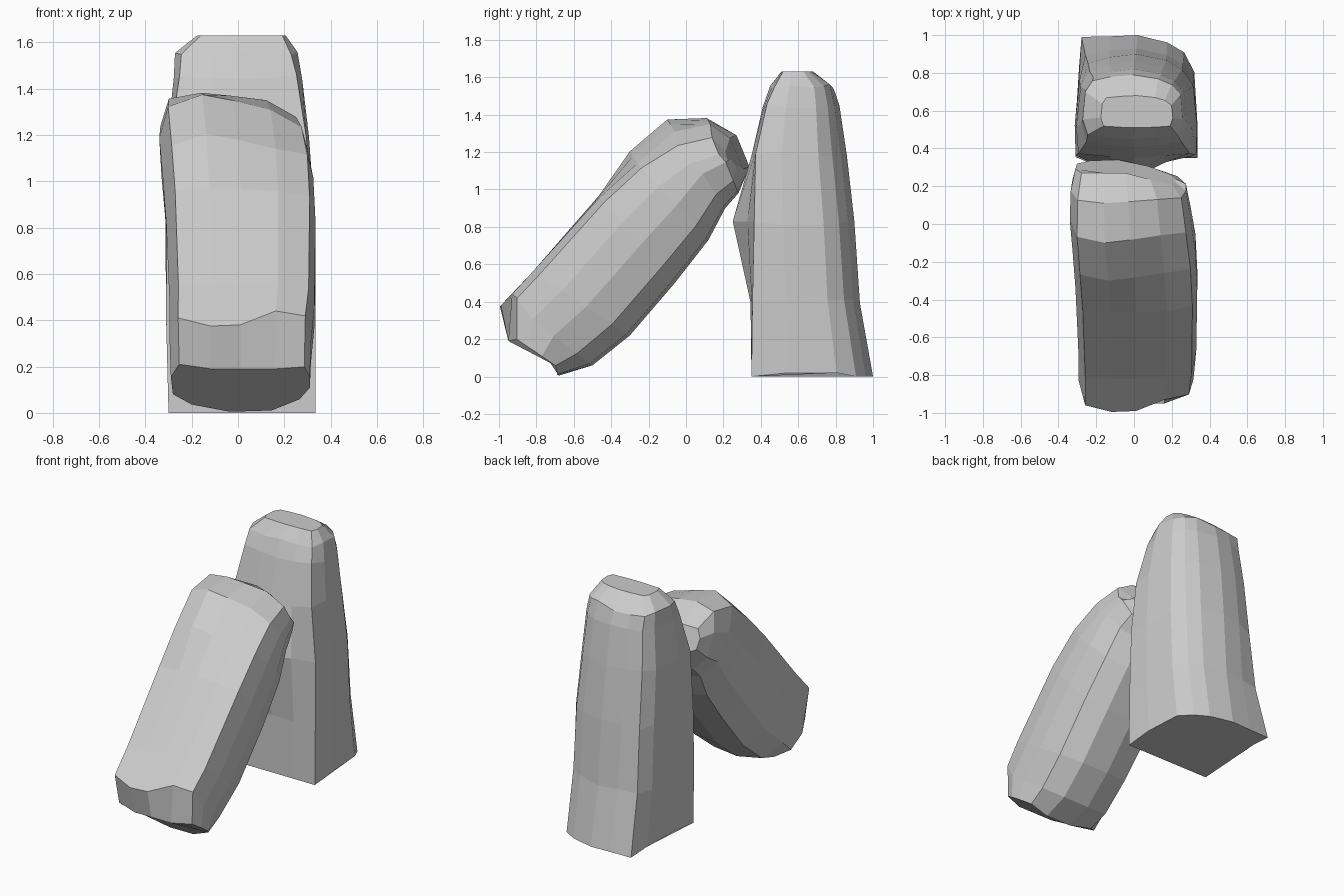
import bpy, bmesh, random
from mathutils import Vector

if "Cube" in bpy.data.objects:
    bpy.data.objects.remove(bpy.data.objects["Cube"])

random.seed(4)


def loft(name, rings):
    """Skin a closed stone from a stack of equal-length rings."""
    bm = bmesh.new()
    loops = [[bm.verts.new(p) for p in ring] for ring in rings]
    n = len(loops[0])
    for a, b in zip(loops, loops[1:]):
        for i in range(n):
            j = (i + 1) % n
            bm.faces.new((a[i], a[j], b[j], b[i]))
    bm.faces.new(loops[0][::-1])
    bm.faces.new(loops[-1])
    bmesh.ops.recalc_face_normals(bm, faces=bm.faces)
    mesh = bpy.data.meshes.new(name)
    bm.to_mesh(mesh)
    bm.free()
    obj = bpy.data.objects.new(name, mesh)
    bpy.context.collection.objects.link(obj)
    return obj


# Standing stone: horizontal rings
# (z, x min, x max, y min, y max, front rounding, back rounding, front bulge)
section = [(-1, -1), (-.4, -1), (0, -1), (.5, -1), (1, -1), (1, -.4), (.95, .4),
           (.78, .72), (.5, .88), (0, 1), (-.45, .98), (-.93, .97), (-.97, .5), (-1, -.4)]
levels = [(0, -.30, .335, .35, 1.0, 0, 0, 0),
          (.40, -.31, .335, .355, .93, 0, .35, .01),
          (.82, -.315, .335, .36, .90, .05, .6, .11),
          (1.18, -.31, .31, .36, .86, .15, .7, .01),
          (1.45, -.285, .285, .41, .82, .35, .7, 0),
          (1.55, -.28, .265, .45, .79, .4, .6, 0),
          (1.63, -.18, .21, .51, .68, .3, .4, 0)]
rings = []
for z, x0, x1, y0, y1, front, back, bulge in levels:
    ring = []
    for k, (u, v) in enumerate(section):
        s = max(1, (u * u + v * v) ** .5) ** -(front if v < 0 else back)
        x = (x0 + x1) / 2 + u * s * (x1 - x0) / 2
        y = (y0 + y1) / 2 + v * s * (y1 - y0) / 2
        y -= bulge * {1: .8, 2: 1, 3: .3}.get(k, 0)
        if z == 0:
            height = .02 if k in (5, 6, 12, 13) else 0   # hollow underside edge
        else:
            height = z + (random.uniform(-.015, .015) if z < 1.6 else 0)
        ring.append((x, y, height))
    rings.append(ring)
loft("standing_stone", rings)

# Leaning stone: tilted rings (upper y,z; lower y,z; x min, x max; upper-left bump)
section = [(-.88, 0), (-.42, 0), (0, 0), (.5, 0), (.92, .06), (1, .3), (1, .55), (.85, .82),
           (.45, .97), (-.15, 1), (-.7, .94), (-.97, .7), (-1, .3)]
levels = [(-.95, .19, -.68, .005, -.29, .31, 0),
          (-.96, .41, -.50, .06, -.295, .315, 0),
          (-.82, .56, -.30, .22, -.295, .33, 0),
          (-.46, .96, -.06, .50, -.31, .335, .01),
          (-.26, 1.14, .12, .73, -.325, .325, .08),
          (-.06, 1.31, .21, .90, -.34, .30, .08),
          (.13, 1.35, .28, .98, -.335, .275, .04),
          (.27, 1.29, .34, 1.12, -.31, .22, 0)]
# Uneven lower rim, running from left to right across the front
rim = [0, -.035, -.03, .03, .03]
rings = []
for uy, uz, ly, lz, x0, x1, bump in levels:
    top, low = Vector((0, uy, uz)), Vector((0, ly, lz))
    ring = []
    for k, (u, t) in enumerate(section):
        p = top.lerp(low, t)
        p.x = (x0 + x1) / 2 + u * (x1 - x0) / 2
        p += Vector((0, -.5, .8)) * bump * {0: .2, 1: 1, 2: .6}.get(k, 0)
        if k in (4, 5) and uz > 1.2:
            p.z -= .05
        if uz == .41 and k < len(rim):
            p += Vector((0, 1, 1)) * rim[k]
        if uz == .19 and k in (0, 4, 5, 6, 7, 10, 11, 12):
            p += Vector((0, .03, .02))
        if ring is not None and uy > .2 and u > 0:      # far end slopes back on the right
            p.y -= .07 * u
            p.z -= .03 * u
        ring.append(p)
    rings.append(ring)
loft("leaning_stone", rings)
